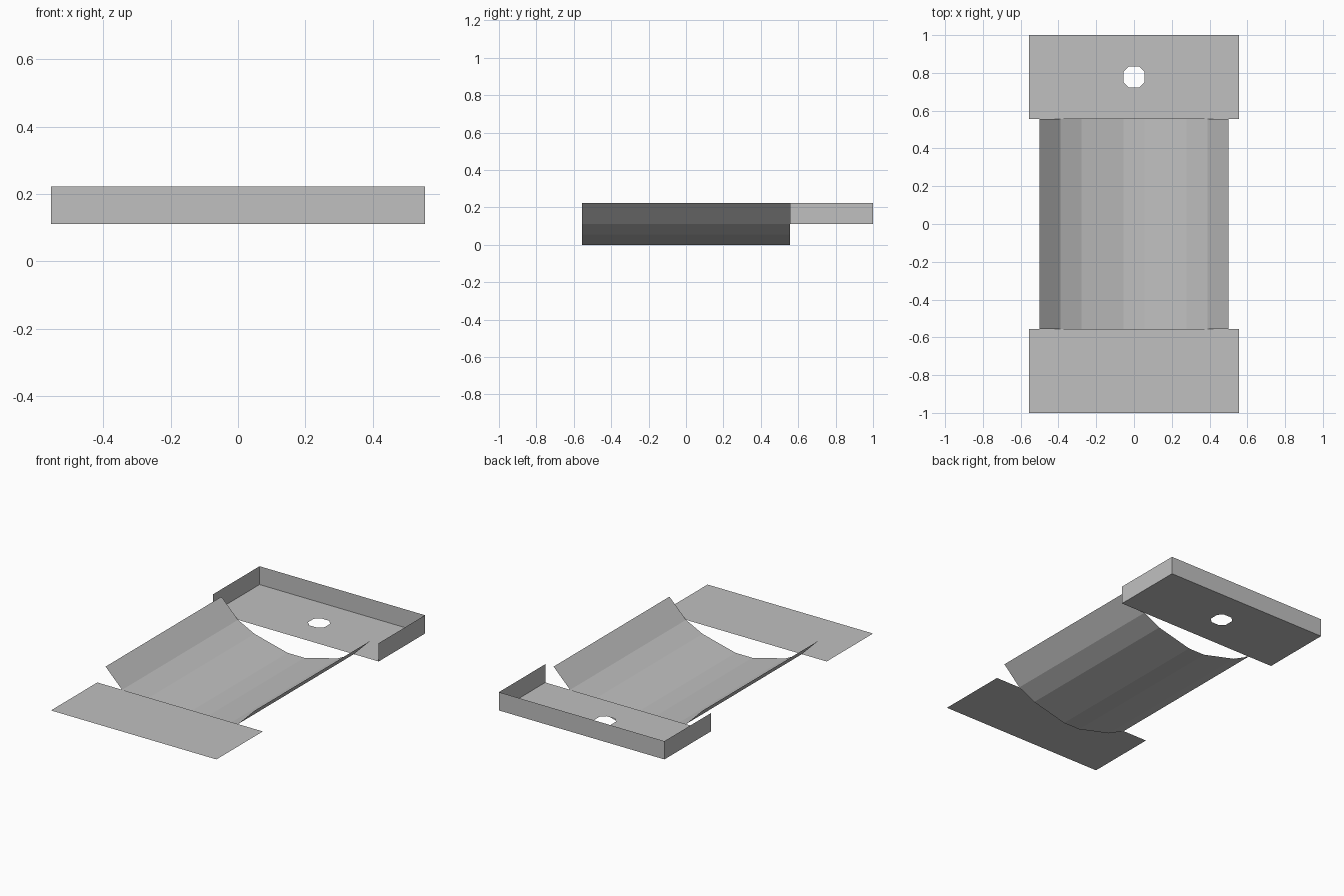
import bpy
import bmesh
from mathutils import Vector

cube = bpy.data.objects.get("Cube")
if cube:
    bpy.data.objects.remove(cube, do_unlink=True)

U = 1 / 9          # module on which every dimension is based
HALF = 5 * U       # half width of plates, half length of trough

grey = bpy.data.materials.new("light_grey")
grey.use_nodes = True
grey.diffuse_color = (0.527, 0.527, 0.527, 1)
grey.node_tree.nodes["Principled BSDF"].inputs["Base Color"].default_value = grey.diffuse_color


def finish(name, bm):
    mesh = bpy.data.meshes.new(name)
    bm.to_mesh(mesh)
    bm.free()
    mesh.materials.append(grey)
    obj = bpy.data.objects.new(name, mesh)
    bpy.context.collection.objects.link(obj)
    return obj


def loop(bm, points, closed=True):
    verts = [bm.verts.new(p) for p in points]
    ends = verts[1:] + verts[:1] if closed else verts[1:]
    return [bm.edges.new(pair) for pair in zip(verts, ends)]


def swept_sheet(name, points, offset):
    """Open path swept into a thin sheet."""
    bm = bmesh.new()
    edges = loop(bm, points, closed=False)
    swept = bmesh.ops.extrude_edge_only(bm, edges=edges)["geom"]
    new_verts = [g for g in swept if isinstance(g, bmesh.types.BMVert)]
    bmesh.ops.translate(bm, verts=new_verts, vec=offset)
    return finish(name, bm)


def plate(name, y0, y1, hole=None):
    """Flat rectangular sheet, optionally with an eight-sided hole."""
    bm = bmesh.new()
    edges = loop(bm, [(-HALF, y0, U), (HALF, y0, U), (HALF, y1, U), (-HALF, y1, U)])
    if hole:
        edges += loop(bm, hole)
    bmesh.ops.triangle_fill(bm, edges=edges, use_beauty=True, normal=Vector((0, 0, 1)))
    bmesh.ops.recalc_face_normals(bm, faces=bm.faces)
    if bm.faces[:][0].normal.z < 0:
        bmesh.ops.reverse_faces(bm, faces=bm.faces)
    return finish(name, bm)


# Folded trough, symmetric half profile mirrored across x
half = [(0.5, 0), (2.5, 0.5), (3.5, 1), (4.5, 2)]
profile = [(-x, z) for x, z in reversed(half)] + half
swept_sheet("trough", [(x * U, -HALF, z * U) for x, z in profile], (0, 2 * HALF, 0))

# End plates, the back one with a hole
plate("front_plate", -1, -HALF)
corner = [(0.5, -0.25), (0.5, 0.25), (0.25, 0.5), (-0.25, 0.5)]
ring = corner + [(-x, -y) for x, y in corner]
plate("back_plate", HALF, 1, [(x * U, (y + 7) * U, U) for x, y in ring])

# Upright rim around three sides of the back plate
swept_sheet("back_rim",
            [(HALF, HALF, U), (HALF, 1, U), (-HALF, 1, U), (-HALF, HALF, U)], (0, 0, U))
